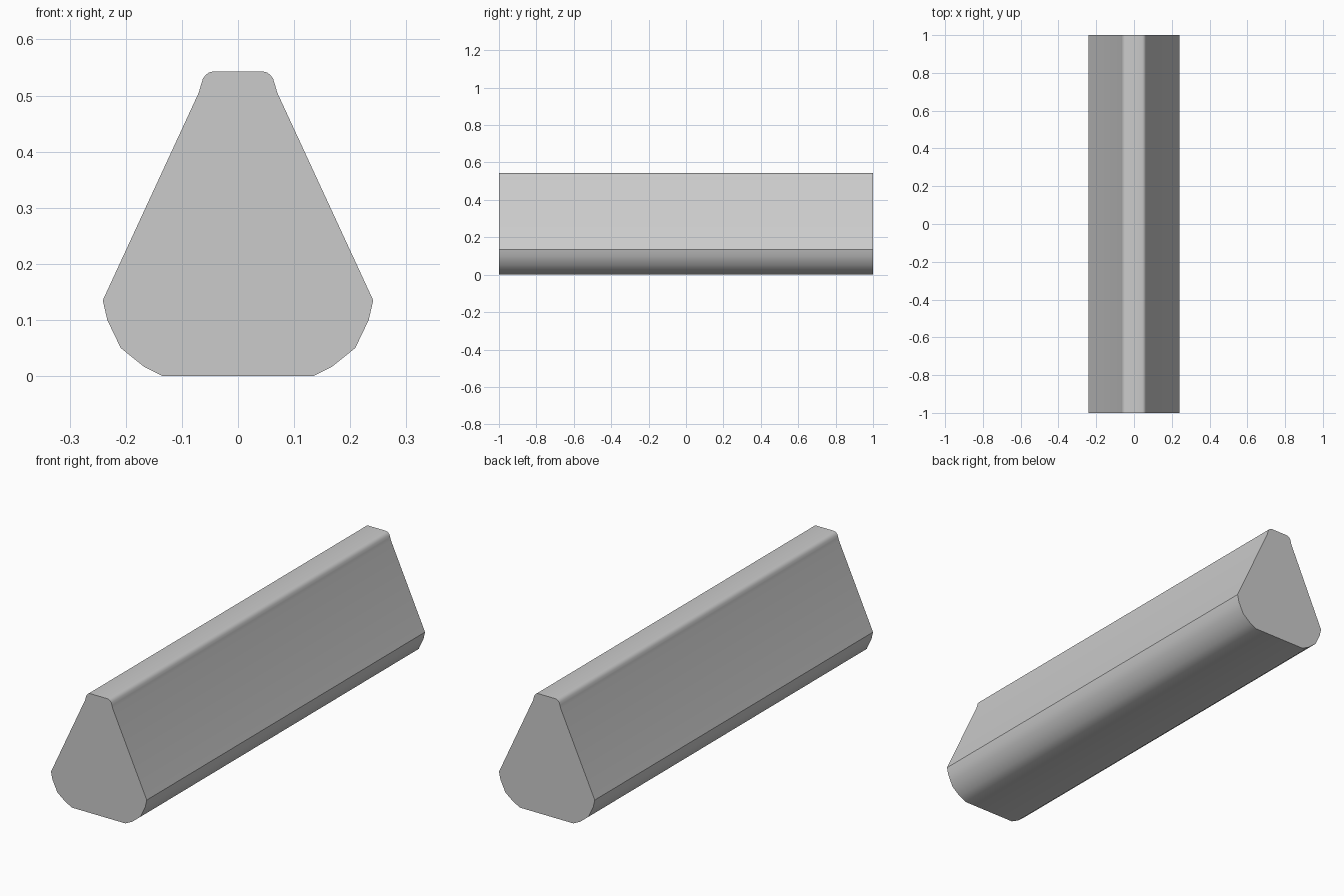
import bpy, bmesh, math

if "Cube" in bpy.data.objects:
    bpy.data.objects.remove(bpy.data.objects["Cube"])

# Right half of the cross-section (x, z), bottom to top
half = [(0.134, 0.0), (0.168, 0.017), (0.209, 0.05), (0.233, 0.10), (0.241, 0.135),
        (0.070, 0.505), (0.066, 0.491 + 0.028), (0.0625, 0.530), (0.058, 0.536),
        (0.052, 0.541), (0.043, 0.543)]
half[6] = (0.066, 0.519)
profile = half + [(-x, z) for x, z in reversed(half)]

# Extrude the profile along y into a solid bar
bm = bmesh.new()
face = bm.faces.new([bm.verts.new((x, -1, z)) for x, z in profile])
ext = bmesh.ops.extrude_face_region(bm, geom=[face], use_keep_orig=True)
moved = [g for g in ext["geom"] if isinstance(g, bmesh.types.BMVert)]
bmesh.ops.translate(bm, verts=moved, vec=(0, 2, 0))
bmesh.ops.recalc_face_normals(bm, faces=bm.faces)

mesh = bpy.data.meshes.new("tapered_bar")
bm.to_mesh(mesh)
bm.free()
bar = bpy.data.objects.new("tapered_bar", mesh)
bpy.context.collection.objects.link(bar)

# Smooth the rounded corners, keep the shoulder and end edges sharp
bpy.context.view_layer.objects.active = bar
bar.select_set(True)
bpy.ops.object.shade_smooth_by_angle(angle=math.radians(30))
